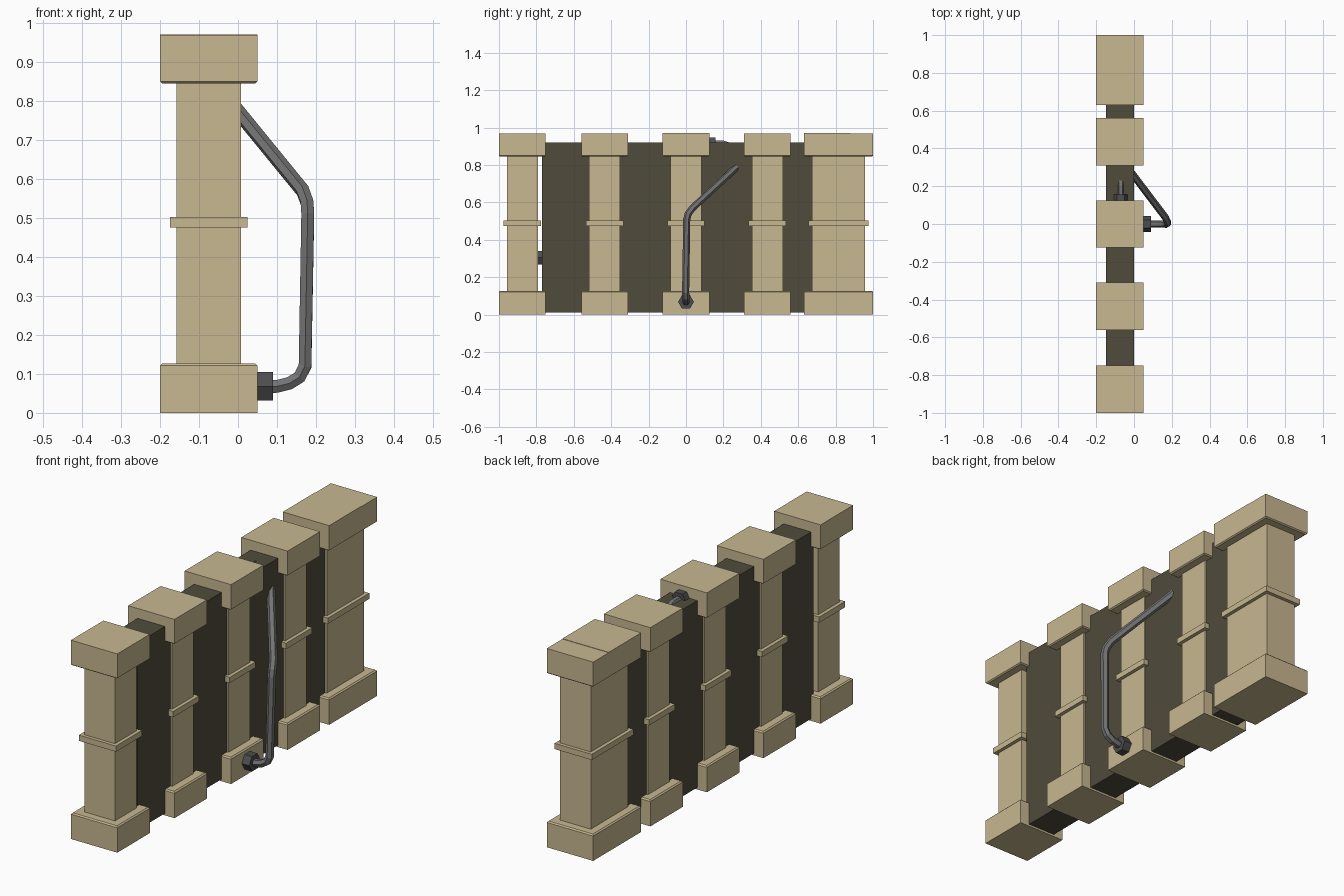
import bpy, bmesh, math
from mathutils import Matrix, Vector

if "Cube" in bpy.data.objects:
    bpy.data.objects.remove(bpy.data.objects["Cube"])

CX = -0.075  # centre line of pillars and wall


def material(name, rgb):
    m = bpy.data.materials.new(name)
    m.diffuse_color = (*rgb, 1)
    m.use_nodes = True
    m.node_tree.nodes["Principled BSDF"].inputs["Base Color"].default_value = m.diffuse_color
    return m


STONE = material("sandstone", (0.578, 0.479, 0.283))
DARK = material("dark_wall", (0.08, 0.072, 0.045))
METAL = material("pipe_metal", (0.17, 0.17, 0.175))
NUT = material("nut_metal", (0.075, 0.075, 0.08))


def finish(bm, name, mat):
    bmesh.ops.recalc_face_normals(bm, faces=bm.faces)
    me = bpy.data.meshes.new(name)
    bm.to_mesh(me)
    bm.free()
    me.materials.append(mat)
    ob = bpy.data.objects.new(name, me)
    bpy.context.collection.objects.link(ob)
    return ob


def square_stack(bm, levels):
    """Closed square column from (half width, height) levels."""
    prev = None
    for h, z in levels:
        ring = [bm.verts.new((sx * h, sy * h, z))
                for sx, sy in ((-1, -1), (1, -1), (1, 1), (-1, 1))]
        if prev is None:
            bm.faces.new(ring)
        else:
            for i in range(4):
                j = (i + 1) % 4
                bm.faces.new((prev[i], prev[j], ring[j], ring[i]))
        prev = ring
    bm.faces.new(prev)


def pillar(name, y, lift=0.0):
    # base, shaft, middle band, shaft and cap as one stepped profile
    bm = bmesh.new()
    square_stack(bm, [
        (0.125, 0), (0.125, 0.121), (0.119, 0.127), (0.0825, 0.127),
        (0.0825, 0.475), (0.1, 0.475), (0.1, 0.503), (0.0825, 0.503),
        (0.0825, 0.845), (0.119, 0.845), (0.125, 0.85), (0.125, 0.968 + lift)])
    ob = finish(bm, name, STONE)
    ob.location = (CX, y, 0)


def nut(name, start, axis, length=0.04, radius=0.042):
    # hexagonal fitting whose axis runs along the pipe
    axis = Vector(axis)
    bm = bmesh.new()
    rot = Matrix((Vector((0, 0, 1)).cross(axis), Vector((0, 0, 1)), axis)).transposed().to_4x4()
    bmesh.ops.create_cone(bm, cap_ends=True, segments=6, radius1=radius,
                          radius2=radius, depth=length)
    # turn the hexagon so its points face sideways
    top = max(bm.verts, key=lambda v: v.co.x)
    turn = Matrix.Rotation(-math.atan2(top.co.y, top.co.x), 4, 'Z')
    bmesh.ops.transform(bm, matrix=rot @ turn, verts=bm.verts)
    bmesh.ops.translate(bm, vec=Vector(start) + axis * length / 2, verts=bm.verts)
    finish(bm, name, NUT)


def pipe(name, pts):
    # six-sided tube along a bent path
    cu = bpy.data.curves.new(name, 'CURVE')
    cu.dimensions = '3D'
    cu.bevel_depth = 0.019
    cu.bevel_resolution = 1
    cu.use_fill_caps = True
    sp = cu.splines.new('POLY')
    sp.points.add(len(pts) - 1)
    for p, co in zip(sp.points, pts):
        p.co = (*co, 1)
    sp.use_smooth = False
    cu.materials.append(METAL)
    ob = bpy.data.objects.new(name, cu)
    bpy.context.collection.objects.link(ob)
    bpy.ops.object.select_all(action='DESELECT')
    ob.select_set(True)
    bpy.context.view_layer.objects.active = ob
    bpy.ops.object.convert(target='MESH')


# Pillars, with two overlapping at the far end
for i, (y, lift) in enumerate([(-0.875, 0), (-0.435, 0), (0, 0.003),
                               (0.435, 0), (0.755, 0.002), (0.875, 0)]):
    pillar(f"pillar_{i + 1}", y, lift)

# Dark wall panel
bm = bmesh.new()
bmesh.ops.create_cube(bm, size=1)
bmesh.ops.scale(bm, vec=(0.148, 1.54, 0.91), verts=bm.verts)
wall = finish(bm, "wall", DARK)
wall.location = (CX, 0, 0.465)

# Bent pipe on the outer face
nut("side_nut", (0.05, 0, 0.068), (1, 0, 0))
pipe("side_pipe", [(0.07, 0, 0.068), (0.1, 0, 0.068), (0.132, 0, 0.076),
                   (0.158, 0, 0.092), (0.172, -0.002, 0.12), (0.179, 0.004, 0.51),
                   (0.177, 0.012, 0.54), (0.166, 0.035, 0.57), (-0.012, 0.27, 0.788)])

# Pipe half sunk into the wall top
nut("top_nut", (CX + 0.005, 0.117, 0.911), (0, 1, 0))
pipe("top_pipe", [(CX + 0.005, 0.13, 0.914), (CX + 0.005, 0.2, 0.914),
                  (CX + 0.005, 0.228, 0.905), (CX + 0.005, 0.24, 0.88),
                  (CX + 0.005, 0.245, 0.5)])

# Fitting between the first pillar and the wall end
nut("end_nut", (CX, -0.8, 0.305), (0, 1, 0), 0.042)
pipe("end_pipe", [(CX, -0.78, 0.305), (CX, -0.72, 0.305), (CX, -0.69, 0.33),
                  (CX, -0.685, 0.7)])
